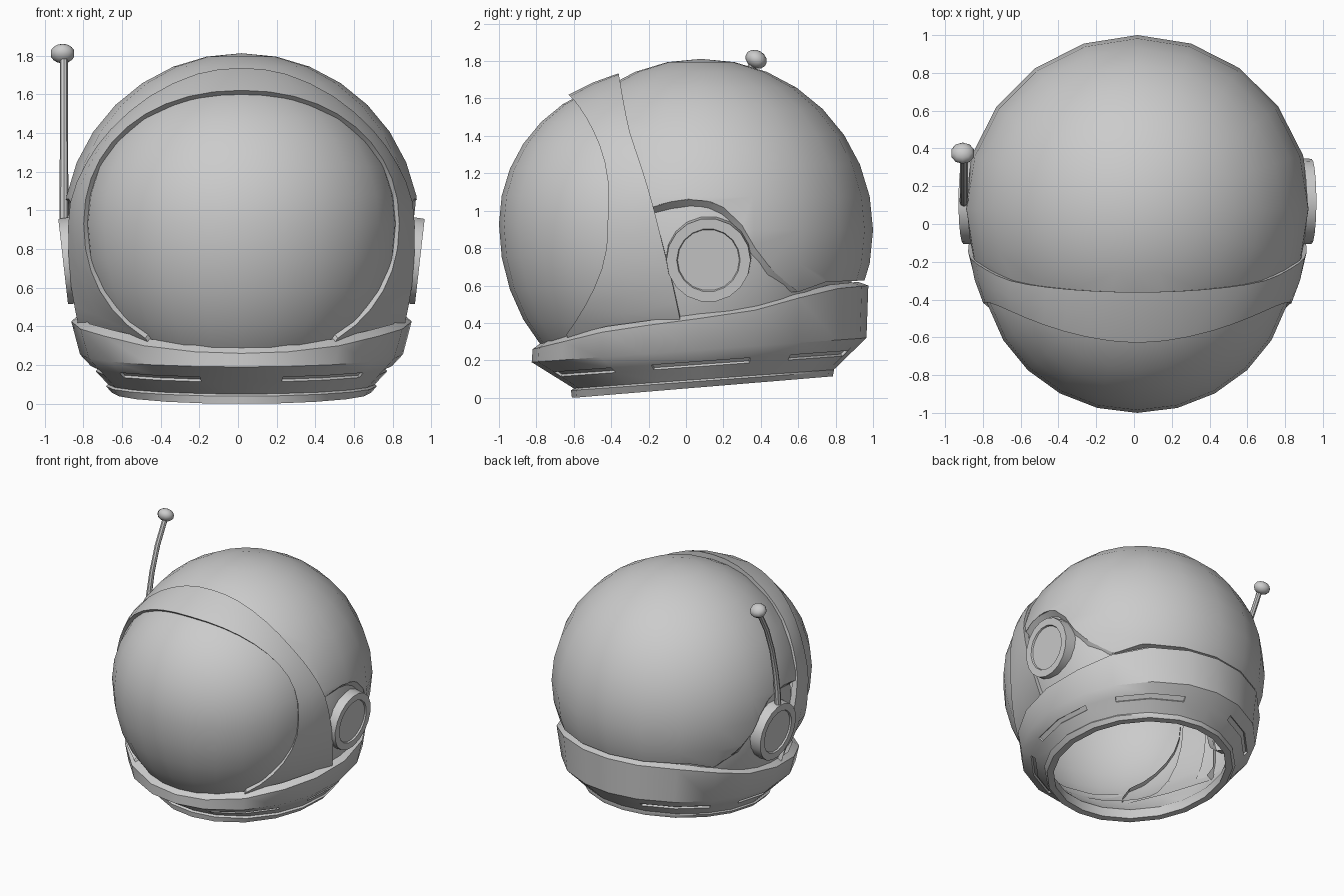
import bpy, bmesh, math
from mathutils import Matrix, Vector

if "Cube" in bpy.data.objects:
    bpy.data.objects.remove(bpy.data.objects["Cube"])

CX = 0.018            # helmet axis (the antenna shifts it off the origin)
VC, VRX, VRY = (-0.23, 0.93), 0.82, 0.77   # visor centre (y, z) and radii


def finish(ob, angle=35):
    bpy.ops.object.select_all(action='DESELECT')
    ob.select_set(True)
    bpy.context.view_layer.objects.active = ob
    bpy.ops.object.shade_smooth_by_angle(angle=math.radians(angle))
    return ob


def from_bmesh(name, bm, smooth=True):
    bmesh.ops.recalc_face_normals(bm, faces=bm.faces)
    me = bpy.data.meshes.new(name)
    bm.to_mesh(me)
    bm.free()
    ob = bpy.data.objects.new(name, me)
    bpy.context.collection.objects.link(ob)
    return finish(ob) if smooth else ob


def loft(bm, rows, around=True, along=False):
    """Skin rows of points with quads; returns the vertex grid and faces[row][column]."""
    vs = [[bm.verts.new(p) for p in r] for r in rows]
    n, m = len(rows[0]), len(rows)
    faces = []
    for i in range(m if along else m - 1):
        a, b = vs[i], vs[(i + 1) % m]
        faces.append([bm.faces.new((a[j], a[(j + 1) % n], b[(j + 1) % n], b[j]))
                      for j in range(n if around else n - 1)])
    return vs, faces


def ball(bm, centre, radii, seg, rings):
    mat = Matrix.Translation(centre) @ Matrix.Diagonal((*radii, 1))
    bmesh.ops.create_uvsphere(bm, u_segments=seg, v_segments=rings, radius=1, matrix=mat)


def cut(bm, co, no):
    """Remove everything on the side the normal points to."""
    bmesh.ops.bisect_plane(bm, geom=bm.verts[:] + bm.edges[:] + bm.faces[:],
                           plane_co=co, plane_no=no, clear_outer=True)


def interp(tab, t):
    for (a, za), (b, zb) in zip(tab, tab[1:]):
        if t <= b:
            break
    return za + (zb - za) * max(0, min(1, (t - a) / (b - a)))


def ellipsoid_x(y, z, cy, cz, rx, ry, rz):
    return rx * math.sqrt(max(0, 1 - ((y - cy) / ry) ** 2 - ((z - cz) / rz) ** 2))


# Visor: ellipsoid, stretched downward in its lower half
def visor_y(x, z):
    dz = (z - VC[1]) / (0.77 if z > VC[1] else 0.92)
    return VC[0] - VRY * math.sqrt(max(0.045, 1 - (x / VRX) ** 2 - dz * dz))


bm = bmesh.new()
ball(bm, (CX, VC[0], VC[1]), (VRX, VRY, 0.77), 24, 16)
for v in bm.verts:
    if v.co.z < VC[1]:
        v.co.z = VC[1] + (v.co.z - VC[1]) * 0.92 / 0.77
cut(bm, (0, -0.37, 0), (0, 1, 0))
cut(bm, (0, 0, 0.22), (0, 0, -1))
from_bmesh("visor", bm)

# Upper shell: hollow sphere trimmed by a side profile with an arch over each ear
SHELL = (0.08, 0.897, 0.922, 0.92, 0.915)
PANEL = (0.08, 0.8, 0.89, 0.82, 1.0)
bm = bmesh.new()
ball(bm, (CX, SHELL[0], SHELL[1]), SHELL[2:], 20, 16)
shell = from_bmesh("upper_shell", bm, False)
sol = shell.modifiers.new("thickness", 'SOLIDIFY')
sol.thickness = 0.05
arch = [(-0.20, 1.015), (-0.08, 1.045), (0.02, 1.06), (0.12, 1.05), (0.2, 1.015),
        (0.3, 0.92), (0.37, 0.8), (0.47, 0.67), (0.6, 0.565)]
profile = [(-0.385, 2.1), (-0.375, 1.62), (-0.30, 1.33)] + arch + [
    (0.75, 0.62), (1.2, 0.635), (1.2, -0.3), (-1.2, -0.3), (-1.2, 2.1)]
bm = bmesh.new()
f = bm.faces.new([bm.verts.new((-1.2, y, z)) for y, z in profile])
ext = bmesh.ops.extrude_face_region(bm, geom=[f])
bmesh.ops.translate(bm, vec=(2.4, 0, 0), verts=[g for g in ext['geom'] if isinstance(g, bmesh.types.BMVert)])
cutter = from_bmesh("shell_cutter", bm, False)
boo = shell.modifiers.new("trim", 'BOOLEAN')
boo.operation, boo.solver, boo.object = 'DIFFERENCE', 'EXACT', cutter
bpy.context.view_layer.objects.active = shell
for mod in ("thickness", "trim"):
    bpy.ops.object.modifier_apply(modifier=mod)
bpy.data.objects.remove(cutter)
finish(shell)

# Sloped lip leading from each arch down to the recessed panel
for side, label in ((1, "right"), (-1, "left")):
    rows = [[], []]
    for y, z in arch:
        d = (Vector((0.12, 0.55)) - Vector((y, z))).normalized() * 0.035
        rows[0].append((CX + side * (ellipsoid_x(y, z, *SHELL) - 0.008), y, z + 0.003))
        y, z = y + d.x, z + d.y
        rows[1].append((CX + side * (ellipsoid_x(y, z, *PANEL) - 0.004), y, z))
    bm = bmesh.new()
    loft(bm, rows, around=False)
    from_bmesh(label + "_arch_lip", bm)

# Recessed panel under the ear arches
bm = bmesh.new()
ball(bm, (CX, PANEL[0], PANEL[1]), PANEL[2:], 32, 20)
cut(bm, (0, -0.17, 0), (0, -1, 0))
cut(bm, (0, 0, 1.08), (0, 0, 1))
cut(bm, (0, 0, 0.36), (0, 0, -1))
from_bmesh("ear_panel", bm)


# Face frame: band from the visor rim back to the shell edge
def subdivide(pts):
    """Catmull-Rom midpoints for a smooth curve mirrored at x = 0."""
    p = [Vector(q) for q in pts]
    ext = [Vector((-p[1].x, p[1].y, p[1].z))] + p + [2 * p[-1] - p[-2]]
    out = []
    for i in range(1, len(p)):
        out += [ext[i], (9 * (ext[i] + ext[i + 1]) - ext[i - 1] - ext[i + 2]) / 16]
    return out + [p[-1]]


def mirrored(row):
    return [(CX - x, y, z) for x, y, z in row[:0:-1]] + [(CX + x, y, z) for x, y, z in row]


rear = subdivide([(0, -0.36, 1.735), (0.23, -0.355, 1.705), (0.475, -0.335, 1.59), (0.675, -0.30, 1.42),
                  (0.805, -0.24, 1.24), (0.885, -0.18, 1.04), (0.895, -0.12, 0.8), (0.88, -0.07, 0.6),
                  (0.845, -0.03, 0.41)])
inner, outer = [], []
for deg in [i * 144 / 16 for i in range(17)]:
    s, c = math.sin(math.radians(deg)), math.cos(math.radians(deg))
    x = 0.80 * s ** 0.93
    dz = math.copysign(abs(c) ** 0.93, c) * (0.67 if c > 0 else 0.70)
    y = visor_y(x, VC[1] + dz)
    inner.append(Vector((x * 0.965, y + 0.03, VC[1] + dz * 0.965)))
    outer.append(Vector((x * 1.02, y - 0.02, VC[1] + dz * 1.03)))
middle = [(p + q) / 2 for p, q in zip(outer, rear)]
for p in middle:
    p.x *= 1.012
    p.z = 0.93 + (p.z - 0.93) * 1.012
back = [Vector((p.x * 0.95, p.y, 0.9 + (p.z - 0.9) * 0.95)) for p in rear]
frame_rows = [inner, outer, middle, rear, back]
for r in frame_rows:                       # tuck the lower ends into the collar
    r.append(r[-1] + Vector((-0.09, 0.03, -0.12)))
bm = bmesh.new()
loft(bm, [mirrored(r) for r in frame_rows], around=False)
from_bmesh("face_frame", bm)

# Neck collar: tilted elliptical rings, with six recessed slots in the tapered part
half = [0, 16, 35, 54, 71, 90, 109, 126, 145, 164]
angles = half + [180] + [360 - a for a in half[:0:-1]]
top = [(-0.82, 0.26), (-0.41, 0.36), (0.34, 0.46), (0.77, 0.58), (0.975, 0.60)]


def ring(rx, y0, y1, tab):
    pts = []
    for a in map(math.radians, angles):
        y = (y0 + y1) / 2 - (y1 - y0) / 2 * math.cos(a)
        pts.append((CX + rx * math.sin(a), y, interp(tab, y)))
    return pts


def between(a, b, t):
    return [tuple(Vector(p).lerp(Vector(q), t)) for p, q in zip(a, b)]


band_low = ring(0.835, -0.825, 0.965, [(-0.825, 0.19), (0.965, 0.32)])
taper_low = ring(0.69, -0.60, 0.79, [(-0.60, 0.05), (0.79, 0.15)])
rows = [ring(0.83, -0.77, 0.92, [(y, z + 0.025) for y, z in top]),
        ring(0.88, -0.82, 0.975, top),
        band_low, between(band_low, taper_low, 0.39), between(band_low, taper_low, 0.56), taper_low,
        ring(0.70, -0.615, 0.79, [(-0.6, 0.04), (0.79, 0.14)]),
        ring(0.67, -0.61, 0.785, [(-0.6, 0.0), (0.79, 0.115)]),
        ring(0.62, -0.56, 0.735, [(-0.6, 0.0), (0.79, 0.115)]),
        ring(0.63, -0.57, 0.745, [(-0.6, 0.08), (0.79, 0.195)]),
        ring(0.80, -0.73, 0.89, [(-0.73, 0.23), (0.89, 0.45)])]
bm = bmesh.new()
vs, faces = loft(bm, rows, along=True)
bmesh.ops.recalc_face_normals(bm, faces=bm.faces)
for first in (1, 4, 7, 11, 14, 17):
    pair = [faces[3][first], faces[3][first + 1]]
    bmesh.ops.inset_region(bm, faces=pair, thickness=0.002, depth=-0.014)
from_bmesh("neck_collar", bm)

# Ear discs, tilted to face slightly downward
for side, label in ((1, "right"), (-1, "left")):
    bm = bmesh.new()
    n = 18
    rows = [[(h, r * math.cos(math.tau * k / n), r * math.sin(math.tau * k / n)) for k in range(n)]
            for r, h in ((0.23, -0.11), (0.225, 0), (0.17, 0), (0.165, -0.012))]
    vs, _ = loft(bm, rows)
    bm.faces.new(vs[-1])
    bm.transform(Matrix.Translation((0.922, 0.12, 0.735)) @ Matrix.Rotation(math.radians(6.5), 4, 'Y'))
    bm.transform(Matrix.Translation((CX, 0, 0)) @ Matrix.Diagonal((side, 1, 1, 1)))
    from_bmesh(label + "_ear_disc", bm)

# Antenna rod: tapered tube curving backward, with a flattened tip
path = [(0.115, 0.90, 0.024), (0.12, 1.05, 0.024), (0.145, 1.22, 0.022), (0.19, 1.42, 0.02),
        (0.26, 1.61, 0.02), (0.36, 1.79, 0.02)]
bm = bmesh.new()
rows = []
for i, (y, z, r) in enumerate(path):
    a, b = path[max(0, i - 1)], path[min(len(path) - 1, i + 1)]
    t = math.atan2(b[0] - a[0], b[1] - a[1])
    rows.append([(-0.90 + r * math.cos(k * math.tau / 8), y + r * math.sin(k * math.tau / 8) * math.cos(t),
                  z - r * math.sin(k * math.tau / 8) * math.sin(t)) for k in range(8)])
loft(bm, rows)
from_bmesh("antenna_rod", bm)

bm = bmesh.new()
ball(bm, (0, 0, 0), (0.064, 0.06, 0.048), 10, 7)
bm.transform(Matrix.Translation((-0.907, 0.375, 1.81)) @ Matrix.Rotation(math.radians(-30), 4, 'X'))
from_bmesh("antenna_tip", bm)
